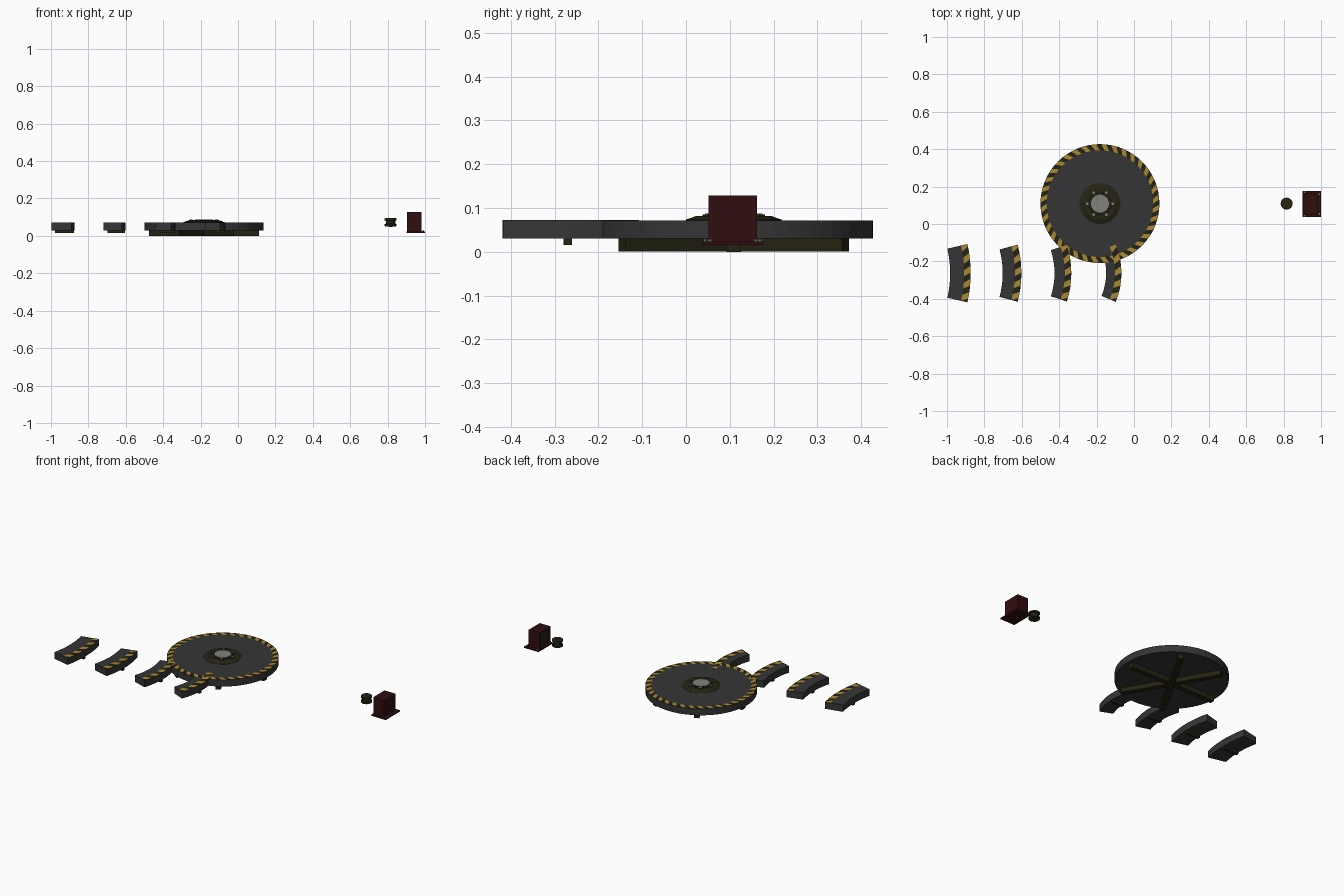
import bpy, math
from math import cos, sin, pi, radians

if "Cube" in bpy.data.objects:
    bpy.data.objects.remove(bpy.data.objects["Cube"])


def mat(name, r, g, b):
    m = bpy.data.materials.new(name)
    m.diffuse_color = (r, g, b, 1)
    m.use_nodes = True
    m.node_tree.nodes["Principled BSDF"].inputs["Base Color"].default_value = m.diffuse_color
    return m


GREY = mat("dark_grey", 0.036, 0.036, 0.037)
YELLOW = mat("warning_yellow", 0.40, 0.25, 0.03)
BLACK = mat("stripe_black", 0.016, 0.015, 0.009)
OLIVE = mat("dark_olive", 0.018, 0.017, 0.006)
RED = mat("dark_red", 0.030, 0.004, 0.005)
STEEL = mat("steel", 0.22, 0.22, 0.20)


def make(name, verts, faces, mats, idx=None):
    me = bpy.data.meshes.new(name)
    me.from_pydata(verts, [], faces)
    for m in mats:
        me.materials.append(m)
    if idx:
        me.polygons.foreach_set("material_index", idx)
    me.update()
    ob = bpy.data.objects.new(name, me)
    bpy.context.collection.objects.link(ob)
    return ob


def box(name, x0, x1, y0, y1, z0, z1, m):
    v = [(x, y, z) for x in (x0, x1) for y in (y0, y1) for z in (z0, z1)]
    f = [(0, 1, 3, 2), (4, 6, 7, 5), (0, 4, 5, 1), (2, 3, 7, 6), (0, 2, 6, 4), (1, 5, 7, 3)]
    return make(name, v, f, [m])


def lathe(name, cx, cy, profile, n, m):
    """Closed solid turned about a vertical axis; profile is (r, z) from bottom to top."""
    v = [(cx + r * cos(2 * pi * i / n), cy + r * sin(2 * pi * i / n), z)
         for r, z in profile for i in range(n)]
    f = [(k * n + i, k * n + (i + 1) % n, (k + 1) * n + (i + 1) % n, (k + 1) * n + i)
         for k in range(len(profile) - 1) for i in range(n)]
    f.append(tuple(reversed(range(n))))
    f.append(tuple(range((len(profile) - 1) * n, len(profile) * n)))
    return make(name, v, f, [m])


def arc_slab(name, cx, cy, r0, r1, half, z0, z1, n, m):
    v, f = [], []
    for i in range(n + 1):
        a = -half + 2 * half * i / n
        v += [(cx + r * cos(a), cy + r * sin(a), z)
              for r, z in ((r0, z0), (r1, z0), (r1, z1), (r0, z1))]
    for i in range(n):
        for k in range(4):
            a, b = i * 4 + k, i * 4 + (k + 1) % 4
            f.append((a, a + 4, b + 4, b))
    f += [(0, 1, 2, 3), (n * 4 + 3, n * 4 + 2, n * 4 + 1, n * 4)]
    return make(name, v, f, [m])


def stripes(name, cx, cy, r0, r1, half, z, n, skew):
    """Slanted warning stripes painted on a band, clamped to the arc ends."""
    v, f, idx = [], [], []
    full = half > 3.1
    step = 2 * half / n
    sub = 1 if full else 3
    for i in range(0 if full else -2, n if full else n + 2):
        for s in range(sub):
            a, b = -half + step * (i + s / sub), -half + step * (i + (s + 1) / sub)
            q = [(r0, a), (r1, a + skew * step), (r1, b + skew * step), (r0, b)]
            if not full:
                q = [(r, min(half, max(-half, t))) for r, t in q]
                if q[3][1] - q[0][1] + q[2][1] - q[1][1] < 1e-6:
                    continue
            k = len(v)
            v += [(cx + r * cos(t), cy + r * sin(t), z) for r, t in q]
            f.append((k, k + 1, k + 2, k + 3))
            idx.append(i % 2)
    return make(name, v, f, [YELLOW, BLACK], idx)


# turntable disc with striped rim
CX, CY, Z0, Z1 = -0.182, 0.109, 0.03, 0.072
lathe("turntable_disc", CX, CY, [(0.318, Z0), (0.318, Z1)], 64, GREY)
stripes("disc_rim_stripes", CX, CY, 0.285, 0.3175, pi, Z1 + 0.0008, 72, 0.8)

# three crossing beams under the disc
for i in range(3):
    b = box("support_beam_%d" % (i + 1), -0.295, 0.295, -0.016, 0.016, 0.0005 * i, 0.031, OLIVE)
    b.location = (CX, CY, 0)
    b.rotation_euler.z = radians(60 * i)

# centre hub, cap and bolts
lathe("hub_flange", CX, CY, [(0.11, 0.07), (0.11, 0.073), (0.085, 0.082)], 24, OLIVE)
lathe("hub_recess", CX, CY, [(0.062, 0.08), (0.060, 0.0845)], 24, BLACK)
lathe("hub_cap", CX, CY, [(0.048, 0.08), (0.048, 0.0865)], 24, STEEL)
for i in range(6):
    a = radians(60 * i)
    x, y = CX + 0.068 * cos(a), CY + 0.068 * sin(a)
    lathe("hub_bolt_washer_%d" % (i + 1), x, y, [(0.012, 0.08), (0.012, 0.085)], 8, OLIVE)
    lathe("hub_bolt_%d" % (i + 1), x, y, [(0.008, 0.08), (0.008, 0.088)], 6, STEEL)

# add-on ring segments: inner radius, outer radius, pieces per full ring, rightmost x
SY = -0.263
for i, (r0, r1, count, xr) in enumerate([(0.59, 0.70, 14, -0.873), (0.49, 0.59, 12, -0.602),
                                         (0.40, 0.49, 10, -0.335), (0.318, 0.40, 8, -0.067)]):
    cx, half, tag = xr - r1, pi / count, "_%d" % (i + 1)
    arc_slab("ring_segment" + tag, cx, SY, r0, r1, half, Z0, Z1 + 0.0004, 8, GREY)
    stripes("segment_stripes" + tag, cx, SY, r1 - 0.035, r1 - 0.0005, half, Z1 + 0.0014, 9, 0.6)
    box("segment_foot" + tag, cx + r0 + 0.005, xr - 0.003, SY - 0.017, SY + 0.003, 0.015, Z0 + 0.001, OLIVE)

# drive roller: waisted spool
lathe("drive_roller", 0.816, CY, [(0.027, 0.05), (0.032, 0.053), (0.032, 0.062), (0.025, 0.066),
                                  (0.025, 0.080), (0.032, 0.083), (0.032, 0.092), (0.027, 0.095)], 20, OLIVE)
lathe("roller_axle", 0.816, CY, [(0.009, 0.048), (0.009, 0.0965)], 10, BLACK)

# motor housing, open toward the roller
x0, x1, y0, y1, zt, w = 0.904, 0.98, 0.051, 0.162, 0.128, 0.009
box("housing_base", 0.90, 1.0, 0.037, 0.177, 0.015, 0.024, RED)
box("housing_back", x1 - w, x1, y0, y1, 0.02, zt, RED)
box("housing_side_front", x0, x1 - w, y0, y0 + w, 0.02, zt, RED)
box("housing_side_rear", x0, x1 - w, y1 - w, y1, 0.02, zt, RED)
box("housing_top", x0, x1 - w, y0 + w, y1 - w, zt - w, zt, RED)
box("motor_block", x0 + 0.014, x1 - w, y0 + w, y1 - w, 0.024, zt - w, OLIVE)
for i, (x, y) in enumerate([(0.99, 0.055), (0.99, 0.16), (0.912, 0.044), (0.912, 0.170)]):
    lathe("base_bolt_%d" % (i + 1), x, y, [(0.005, 0.022), (0.005, 0.029)], 6, STEEL)
